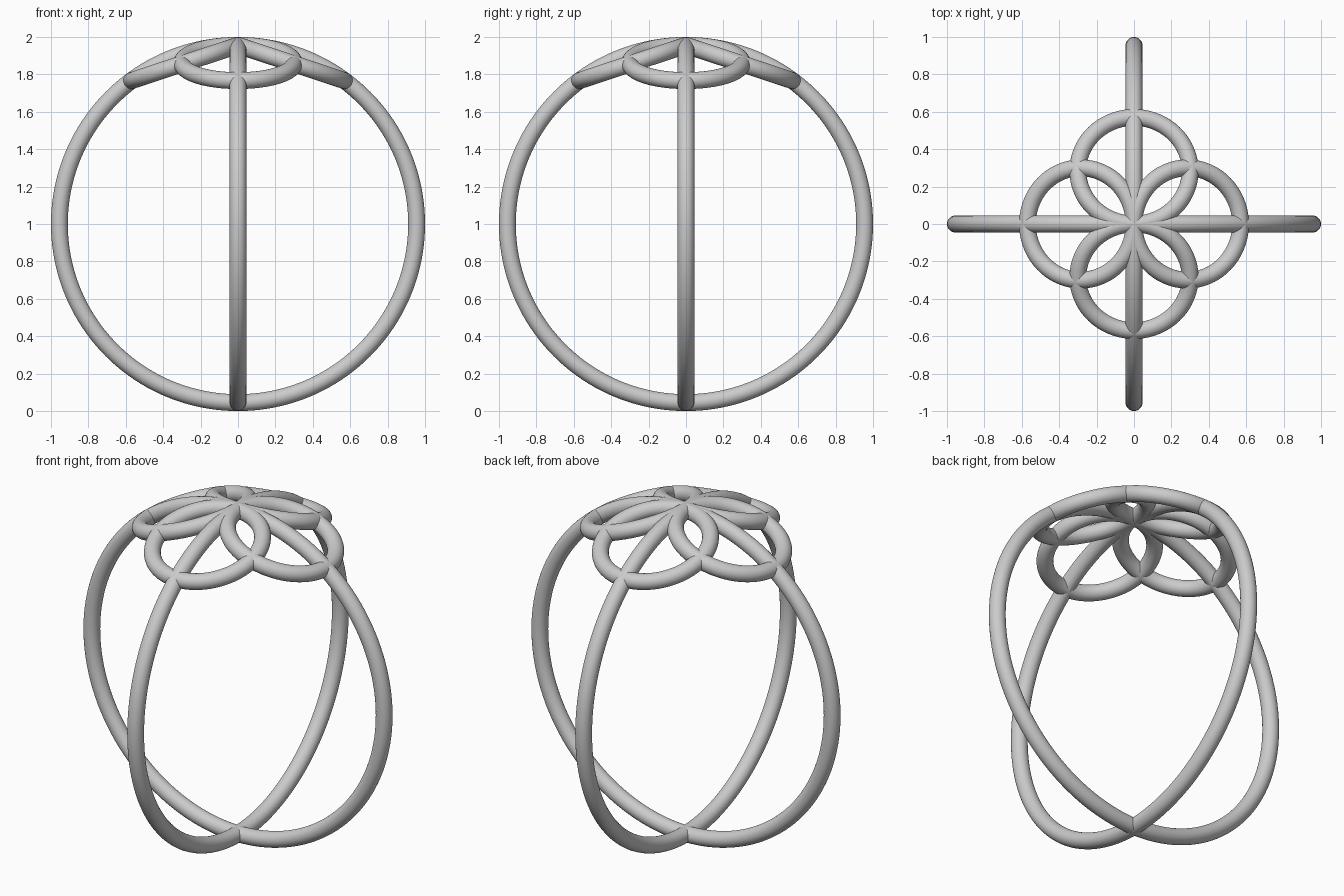
import bpy
import math
from mathutils import Matrix

cube = bpy.data.objects.get("Cube")
if cube:
    bpy.data.objects.remove(cube, do_unlink=True)

TUBE = 0.045          # thickness radius of every ring
BIG = 0.955           # hoop radius
SMALL = 0.30          # petal ring radius
TILT = math.asin(SMALL / BIG)   # petal rings lie on the hoop sphere

grey = bpy.data.materials.new("light_grey")
grey.use_nodes = True
colour = (0.6, 0.6, 0.6, 1)
grey.diffuse_color = colour
grey.node_tree.nodes["Principled BSDF"].inputs["Base Color"].default_value = colour


def ring(name, radius, segments, matrix):
    bpy.ops.mesh.primitive_torus_add(major_radius=radius, minor_radius=TUBE,
                                     major_segments=segments, minor_segments=32)
    obj = bpy.context.object
    obj.name = name
    obj.data.materials.append(grey)
    obj.data.transform(matrix)
    bpy.ops.object.shade_smooth()
    return obj


# Two upright hoops crossing at the top and bottom
centre = Matrix.Translation((0, 0, 1))
upright = Matrix.Rotation(math.pi / 2, 4, 'X')
for name, turn in (("side_hoop", 0), ("front_hoop", math.pi / 2)):
    ring(name, BIG, 160, centre @ Matrix.Rotation(turn, 4, 'Z') @ upright)

# Four petal rings meeting at the top, each sloping down and outwards
lift = Matrix.Translation((0, 0, BIG * math.cos(TILT)))
slope = Matrix.Rotation(TILT, 4, 'Y')
for i, side in enumerate(("left", "back", "right", "front")):
    turn = Matrix.Rotation(i * math.pi / 2, 4, 'Z')
    ring(side + "_petal_ring", SMALL, 96, centre @ turn @ slope @ lift)
